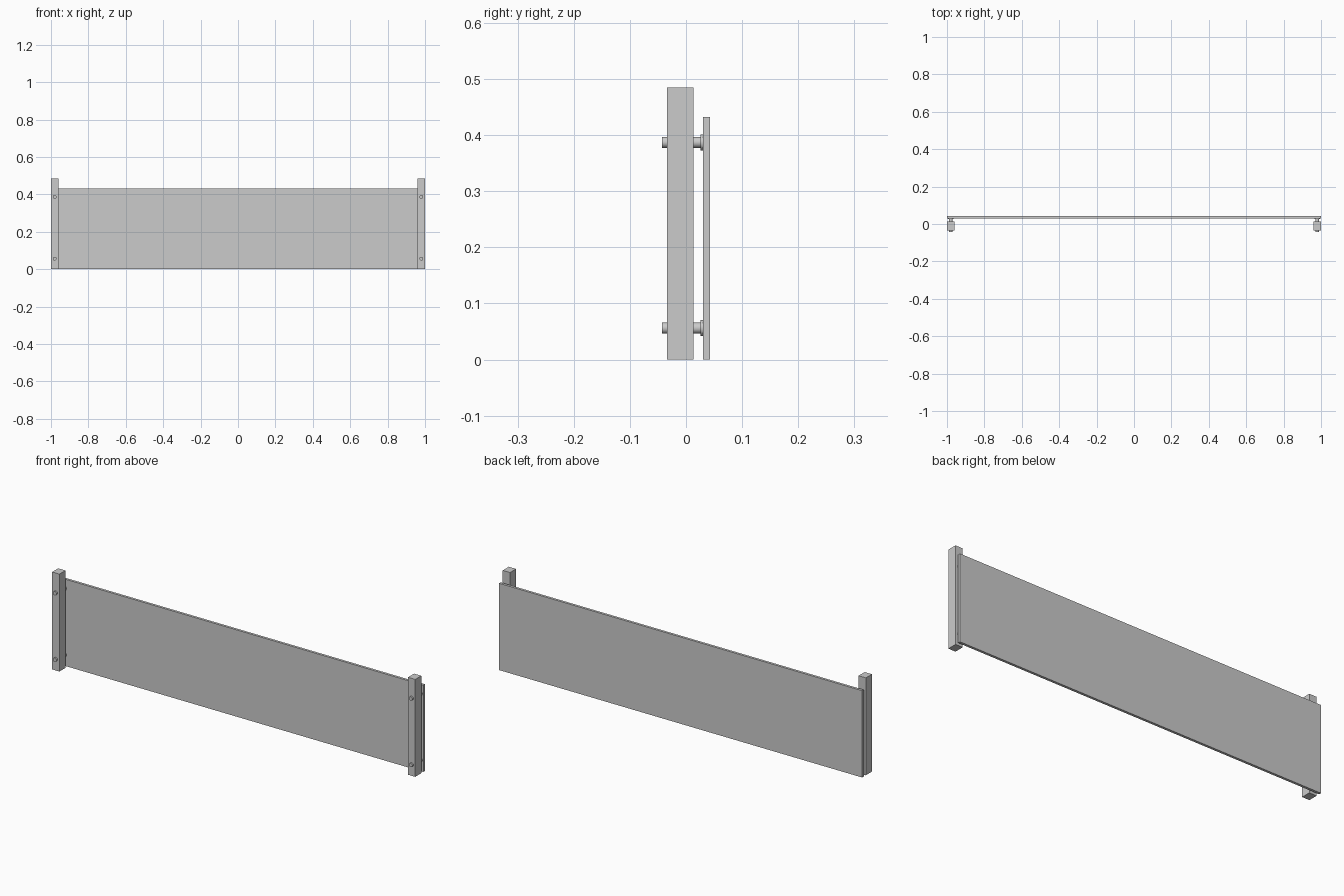
import bpy
from math import pi

if "Cube" in bpy.data.objects:
    bpy.data.objects.remove(bpy.data.objects["Cube"])


def box(name, lo, hi):
    bpy.ops.mesh.primitive_cube_add(size=1, location=[(a + b) / 2 for a, b in zip(lo, hi)])
    ob = bpy.context.object
    ob.name = name
    ob.scale = [b - a for a, b in zip(lo, hi)]
    bpy.ops.object.transform_apply(location=False, rotation=False, scale=True)
    return ob


def rod(name, x, z, y0, y1, radius):
    bpy.ops.mesh.primitive_cylinder_add(vertices=32, radius=radius, depth=y1 - y0,
                                        location=(x, (y0 + y1) / 2, z),
                                        rotation=(pi / 2, 0, 0))
    ob = bpy.context.object
    ob.name = name
    bpy.ops.object.shade_smooth_by_angle()
    return ob


# thin board spanning the full width
box("panel", (-1, 0.030, 0), (1, 0.0425, 0.432))

for side, label in ((-1, "left"), (1, "right")):
    # upright post
    xc = side * 0.98
    box(label + "_post", (xc - 0.02, -0.034, 0), (xc + 0.02, 0.0135, 0.485))
    # standoff bolts through the post, with a flange against the panel
    for z, level in ((0.056, "lower"), (0.387, "upper")):
        rod(f"{label}_{level}_bolt", xc, z, -0.0425, 0.030, 0.0098)
        rod(f"{label}_{level}_flange", xc, z, 0.026, 0.0302, 0.0143)
